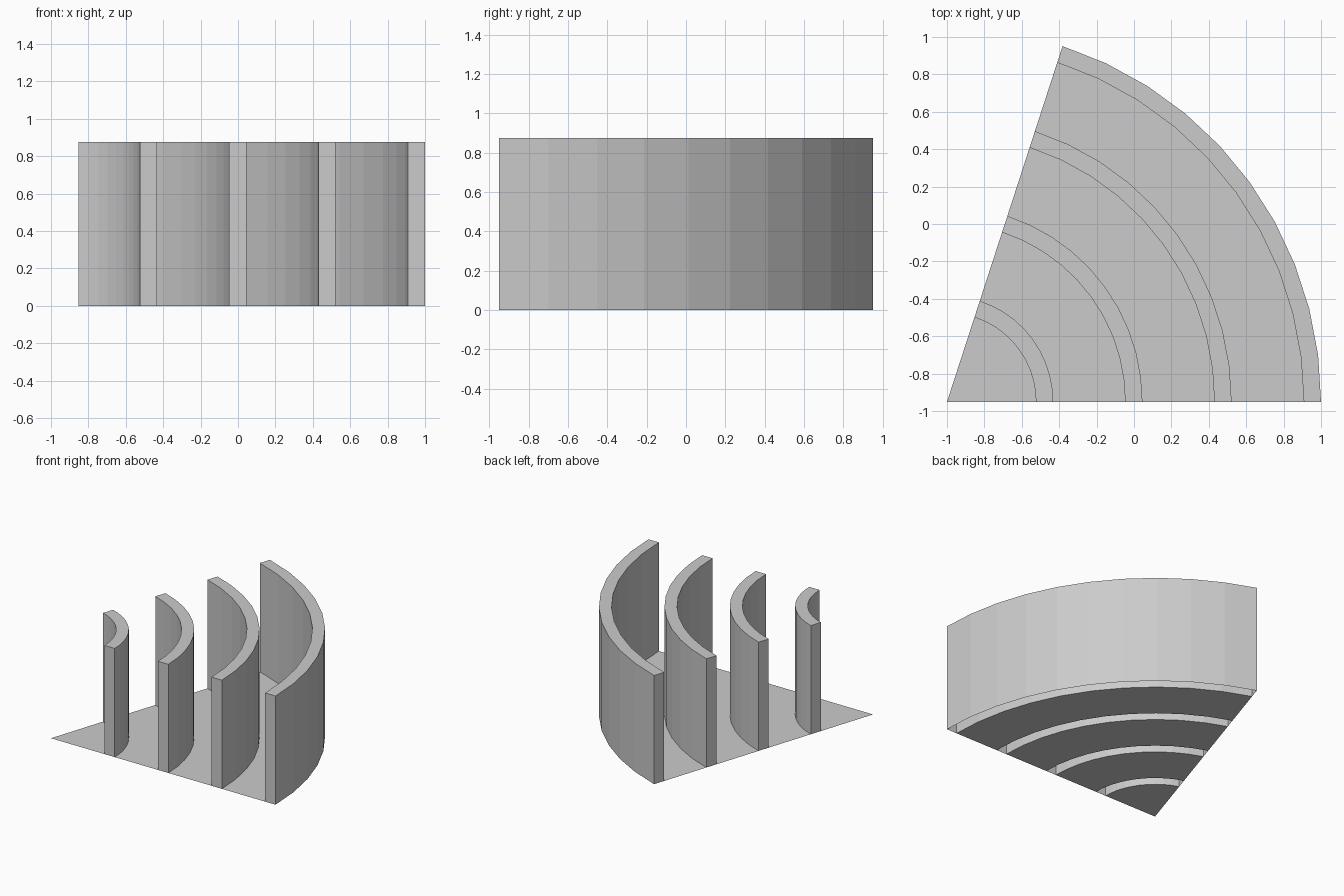
import bpy, bmesh
from math import cos, sin, radians

if "Cube" in bpy.data.objects:
    bpy.data.objects.remove(bpy.data.objects["Cube"])

ANGLE, SEGS = radians(72), 10
H = 0.875
AX, AY = -1.0, -sin(ANGLE)          # apex of the fan
WALLS = [(0.476, 0.568), (0.953, 1.045), (1.43, 1.522), (1.908, 2.0)]


def arc(bm, r, z):
    return [bm.verts.new((AX + r * cos(ANGLE * i / SEGS),
                          AY + r * sin(ANGLE * i / SEGS), z))
            for i in range(SEGS + 1)]


def strip(bm, a, b):
    for i in range(SEGS):
        bm.faces.new((a[i], b[i], b[i + 1], a[i + 1]))


def finish(bm, name):
    me = bpy.data.meshes.new(name)
    bm.to_mesh(me)
    bm.free()
    ob = bpy.data.objects.new(name, me)
    bpy.context.collection.objects.link(ob)


# Paper-thin floor: a wedge at the apex, then bands between the walls
bm = bmesh.new()
apex = bm.verts.new((AX, AY, 0))
bm.faces.new([apex] + arc(bm, WALLS[0][0], 0))
for (_, r0), (r1, _) in zip(WALLS, WALLS[1:]):
    strip(bm, arc(bm, r0, 0), arc(bm, r1, 0))
finish(bm, "floor")

# Curved walls, hollow and open underneath
for n, (ri, ro) in enumerate(WALLS, 1):
    bm = bmesh.new()
    ib, it, ot, ob = (arc(bm, r, z) for r, z in
                      ((ri, 0), (ri, H), (ro, H), (ro, 0)))
    strip(bm, ib, it)               # inner side
    strip(bm, it, ot)               # top
    strip(bm, ot, ob)               # outer side
    bm.faces.new((ib[0], ob[0], ot[0], it[0]))          # end caps
    bm.faces.new((ib[-1], it[-1], ot[-1], ob[-1]))
    finish(bm, f"curved_wall_{n}")
